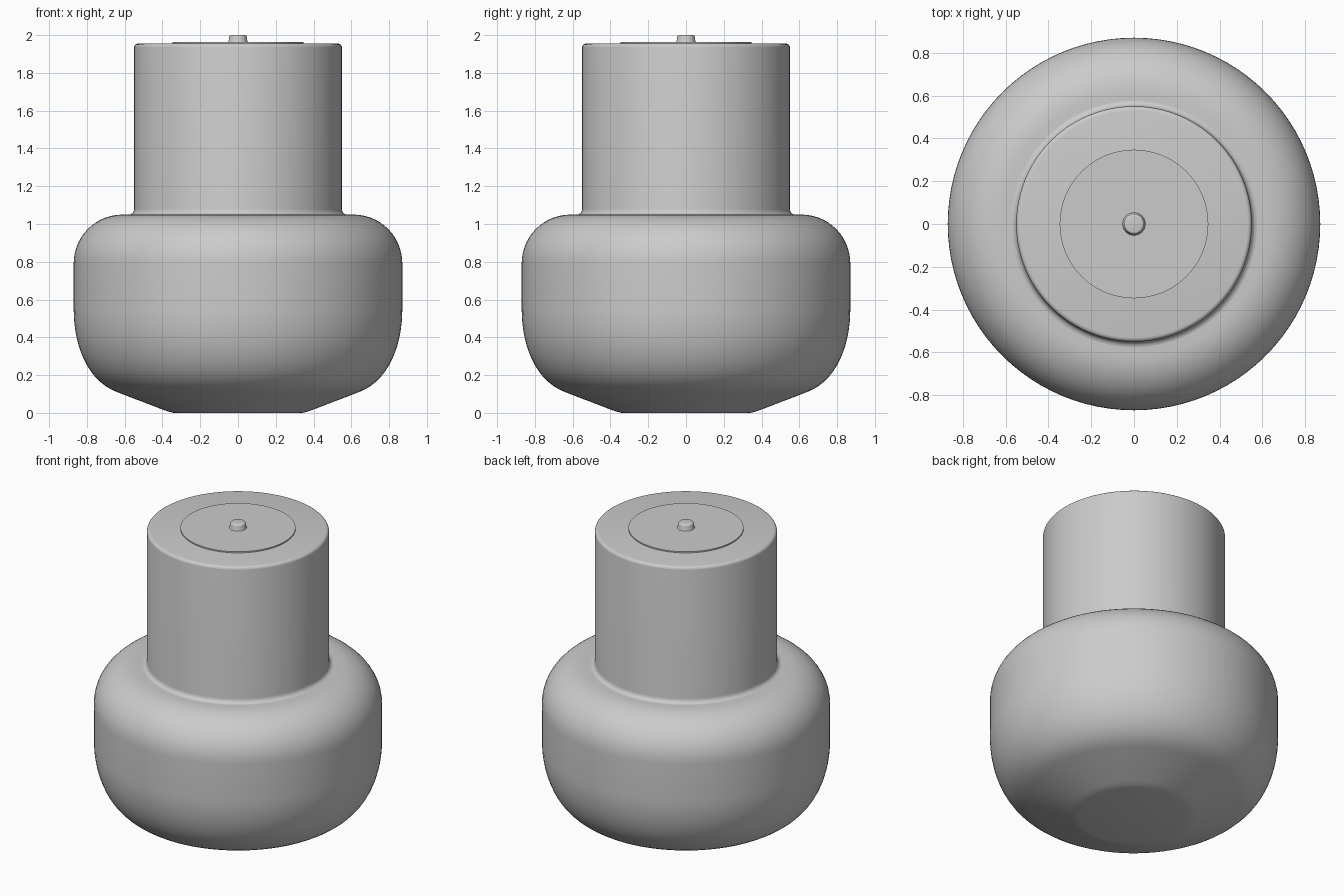
import bpy, bmesh, math
from mathutils import Vector

cube = bpy.data.objects.get("Cube")
if cube:
    bpy.data.objects.remove(cube, do_unlink=True)

SEGMENTS = 96

grey = bpy.data.materials.new("plain grey")
grey.use_nodes = True
colour = (0.6, 0.6, 0.6, 1)
grey.diffuse_color = colour
grey.node_tree.nodes["Principled BSDF"].inputs["Base Color"].default_value = colour


def bezier(a, b, c, d, steps=14):
    """Points (radius, height) along a cubic curve."""
    a, b, c, d = map(Vector, (a, b, c, d))
    ts = [i / steps for i in range(steps + 1)]
    return [tuple(a * (1 - t)**3 + b * 3 * t * (1 - t)**2
                  + c * 3 * t * t * (1 - t) + d * t**3) for t in ts]


def corner(a, middle, d, steps=4):
    """A small fillet that turns at the middle point."""
    a, m, d = map(Vector, (a, middle, d))
    return bezier(a, a.lerp(m, 0.55), d.lerp(m, 0.55), d, steps)


def lathe(name, profile):
    """Spin a profile around z, from the bottom axis to the top axis."""
    bm = bmesh.new()
    verts = [bm.verts.new((r, 0, z)) for r, z in profile]
    edges = [bm.edges.new(pair) for pair in zip(verts, verts[1:])]
    bmesh.ops.spin(bm, geom=verts + edges, cent=(0, 0, 0), axis=(0, 0, 1),
                   angle=math.tau, steps=SEGMENTS, use_duplicate=False)
    bmesh.ops.remove_doubles(bm, verts=bm.verts, dist=0.0001)
    bmesh.ops.recalc_face_normals(bm, faces=bm.faces)
    mesh = bpy.data.meshes.new(name)
    bm.to_mesh(mesh)
    bm.free()
    mesh.materials.append(grey)
    obj = bpy.data.objects.new(name, mesh)
    bpy.context.collection.objects.link(obj)
    bpy.ops.object.select_all(action="DESELECT")
    obj.select_set(True)
    bpy.context.view_layer.objects.active = obj
    bpy.ops.object.shade_smooth_by_angle(angle=math.radians(30))
    return obj


# Rounded body with a conical underside
lathe("body", [(0, 0)]
      + corner((0.34, 0), (0.37, 0.005), (0.40, 0.018))
      + bezier((0.64, 0.11), (0.80, 0.17), (0.87, 0.36), (0.87, 0.55))
      + bezier((0.87, 0.79), (0.87, 0.935), (0.755, 1.05), (0.61, 1.05))
      + [(0, 1.05)])

# Straight neck with a fillet at the foot and a rounded rim
lathe("neck", [(0, 1.05)]
      + corner((0.575, 1.05), (0.55, 1.05), (0.55, 1.08))
      + corner((0.55, 1.935), (0.55, 1.955), (0.53, 1.955))
      + [(0, 1.955)])

# Thin raised disc on top
lathe("top_disc", [(0, 1.95), (0.347, 1.95), (0.347, 1.963), (0, 1.963)])

# Small central knob
lathe("knob", [(0, 1.96), (0.053, 1.963), (0.049, 1.972)]
      + corner((0.047, 1.99), (0.047, 2.0), (0.037, 2.0), 3)
      + [(0, 2.0)])
